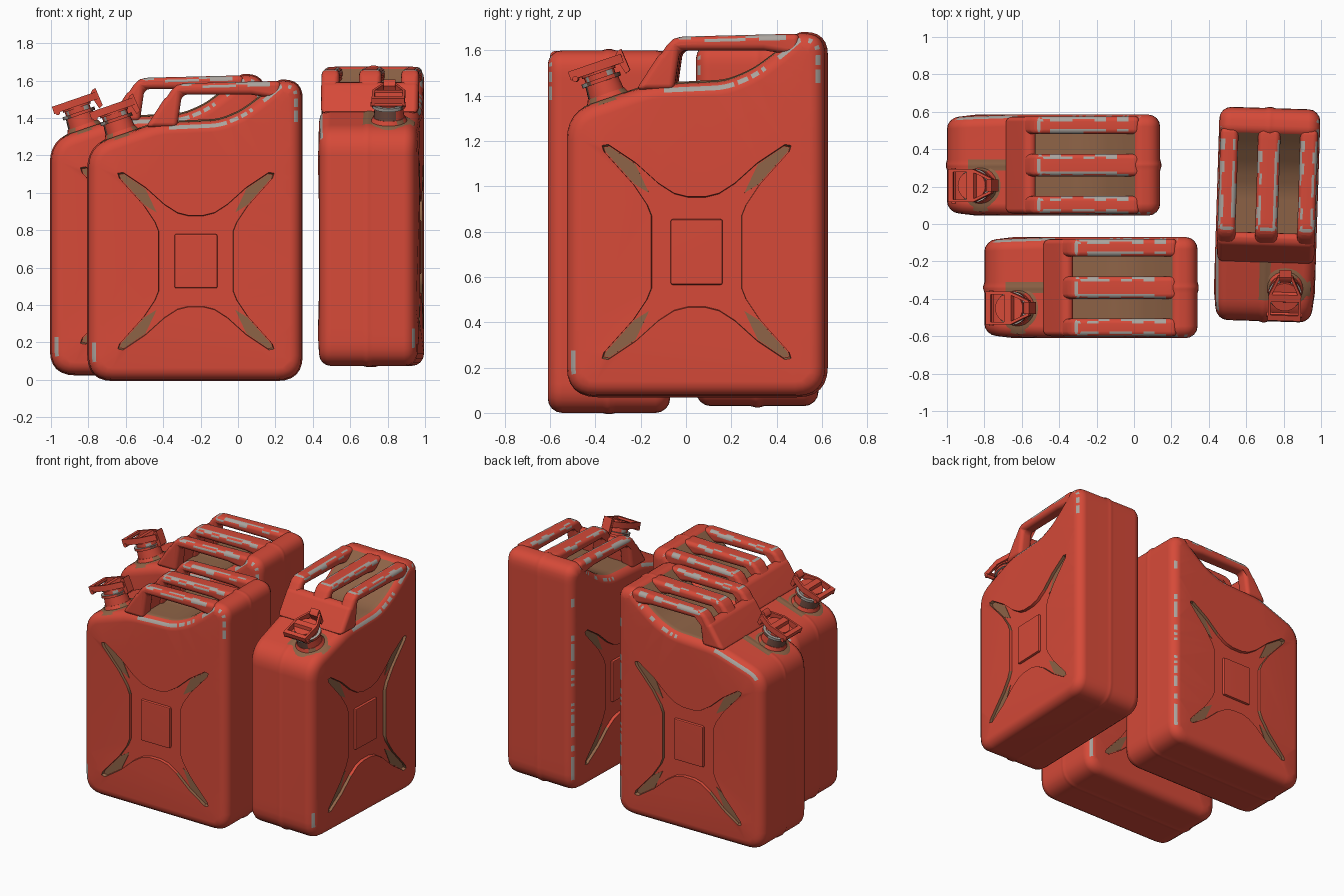
import bpy, bmesh, math, random
from mathutils import Matrix, Vector

random.seed(4)
if "Cube" in bpy.data.objects:
    bpy.data.objects.remove(bpy.data.objects["Cube"])


def material(name, rgb):
    m = bpy.data.materials.new(name)
    m.use_nodes = True
    m.diffuse_color = (*rgb, 1)
    m.node_tree.nodes["Principled BSDF"].inputs["Base Color"].default_value = (*rgb, 1)
    return m


MATS = [material("red_paint", (0.67, 0.068, 0.04)), material("brown_dirt", (0.27, 0.125, 0.062)),
        material("bare_metal", (0.40, 0.37, 0.34)), material("dark_metal", (0.16, 0.07, 0.05))]
RED, BROWN, GREY, DARK = range(4)

# Placement of the three cans
CANS = {"front": ((-0.23, -0.34, 0.0), 0),
        "back": ((-0.43, 0.315, 0.03), 0),
        "side": ((0.71, 0.05, 0.075), 88.2)}
W, R = 0.27, 0.064         # half width and edge radius of a can


def finish(bm, name, weighted=False):
    """Turn the bmesh into a mesh and place it once for each can."""
    bmesh.ops.recalc_face_normals(bm, faces=bm.faces)
    me = bpy.data.meshes.new(name)
    bm.to_mesh(me)
    bm.free()
    for m in MATS:
        me.materials.append(m)
    me.shade_smooth()
    me.set_sharp_from_angle(angle=math.radians(35))
    for can, (loc, turn) in CANS.items():
        ob = bpy.data.objects.new(f"{can}_can_{name}", me)
        bpy.context.collection.objects.link(ob)
        ob.matrix_world = Matrix.Translation(loc) @ Matrix.Rotation(math.radians(turn), 4, 'Z')
        if weighted:
            ob.modifiers.new("even_shading", 'WEIGHTED_NORMAL').keep_sharp = True


def prism(bm, pts, lo, hi, mat=RED, place=lambda u, v, d: (u, d, v)):
    """Extrude a flat outline between two depths."""
    a, b = ([bm.verts.new(place(u, v, d)) for u, v in pts] for d in (lo, hi))
    faces = [bm.faces.new(a), bm.faces.new(b[::-1])]
    for i in range(len(pts)):
        j = (i + 1) % len(pts)
        faces.append(bm.faces.new((a[i], b[i], b[j], a[j])))
    for f in faces:
        f.material_index = mat


def bevel_sharp(bm, size, segments=2):
    bmesh.ops.recalc_face_normals(bm, faces=bm.faces)
    edges = [e for e in bm.edges if e.calc_face_angle(0) > 0.4]
    bmesh.ops.bevel(bm, geom=edges, offset=size, segments=segments, profile=0.5, affect='EDGES')


def rounded(corners, steps=6):
    """Round each corner (x, z, cut length) with a small curve."""
    out = []
    for i, (x, z, cut) in enumerate(corners):
        p = Vector((x, z))
        before, after = (Vector(corners[k % len(corners)][:2]) for k in (i - 1, i + 1))
        a = p + (before - p).normalized() * cut
        b = p + (after - p).normalized() * cut
        for s in range(steps + 1):
            t = s / steps
            out.append(a * (1 - t) ** 2 + p * 2 * t * (1 - t) + b * t * t)
    return out


# Side outline of the can, with the hollow below the handles
rear = [(0.57, 0.3 + 0.16 * k, 0.06) for k in range(8)]
outline = rounded([(-0.57, 0, 0.13), (0.57, 0, 0.13)] + rear +
                  [(0.57, 1.6, 0.095), (0.45, 1.6, 0.02), (0.37, 1.53, 0.04), (0.25, 1.44, 0.05),
                   (0.13, 1.39, 0.05), (-0.2, 1.375, 0.06), (-0.57, 1.25, 0.12),
                   (-0.57, 0.25, 0.05)])
N = len(outline)
normals = []
for i in range(N):
    d = (outline[(i + 1) % N] - outline[i - 1]).normalized()
    normals.append(Vector((-d.y, d.x)))

# Star-shaped recess, one quarter mirrored round the centre
quarter = [(0.20, 0.16), (0.22, 0.21), (0.28, 0.30), (0.41, 0.445), (0.418, 0.47),
           (0.39, 0.475), (0.27, 0.395), (0.17, 0.305), (0.10, 0.26), (0.04, 0.245)]
SC = Vector((0.005, 0.635))
star = []
for sx, sz in ((1, 1), (-1, 1), (-1, -1), (1, -1)):
    part = quarter if sx * sz > 0 else quarter[::-1]
    star += [SC + Vector((x * sx, z * sz)) for x, z in part]

# Body: rings across the width, with a low soft seam in the middle
arc = [math.radians(22.5 * k) for k in range(5)]
half = [(W - R + R * math.sin(a), R * (1 - math.cos(a))) for a in arc]
rings = [(-y, c) for y, c in half[::-1]] + [(-0.03, 0), (-0.008, -0.006),
                                            (0.008, -0.006), (0.03, 0)] + half
last = len(rings) - 2


def body_colour(k, x, z):
    """Dirt in the hollow and on the shoulder, bare metal on worn edges."""
    band = min(k, last - k)
    left_side = k > 5
    if band >= 3 and -0.15 < x < 0.425 and z > 1.3:
        return BROWN
    if 5 <= k <= last - 5 and -0.47 < x < -0.2 and z > 1.2:
        return BROWN
    if band == 1:
        hollow = -0.1 < x < 0.46 and z > 1.3 and random.random() < (0.5 if left_side else 0.85)
        shoulder = left_side and x < -0.2 and z > 1.22
        foot = not left_side and x < -0.5 and 0.08 < z < 0.2
        chance = 0.3 if left_side else 0.5 * (z > 1.35)
        if hollow or shoulder or foot or (x > 0.5 and random.random() < chance):
            return GREY
    return RED


bm = bmesh.new()
loops = []
for y, inset in rings:
    loop = []
    for p, n in zip(outline, normals):
        q = p + n * inset
        taper = 1 - 0.06 * min(1, max(0, (-q.x - 0.2) / 0.37)) ** 2
        loop.append(bm.verts.new((q.x, y * taper, q.y)))
    loops.append(loop)
for k in range(last + 1):
    for i in range(N):
        j = (i + 1) % N
        f = bm.faces.new((loops[k][i], loops[k][j], loops[k + 1][j], loops[k + 1][i]))
        f.material_index = body_colour(k, *((outline[i] + outline[j]) / 2))

# Flat sides with the recess sunk into them
for side, loop in ((-1, loops[0]), (1, loops[-1])):
    rim = [bm.verts.new((p.x, side * W, p.y)) for p in star]
    floor = []
    for p in star:
        q = SC + (p - SC) * 0.985
        floor.append(bm.verts.new((q.x, side * (W - 0.02), q.y)))
    rim_edges = [bm.edges.new((rim[i - 1], rim[i])) for i in range(len(rim))]
    outer = [bm.edges.get((loop[i - 1], loop[i])) for i in range(N)]
    bmesh.ops.triangle_fill(bm, edges=rim_edges + outer, use_beauty=True)
    for i in range(len(rim)):
        f = bm.faces.new((rim[i - 1], rim[i], floor[i], floor[i - 1]))
        if abs(f.calc_center_median().x) > 0.2:
            f.material_index = BROWN
    bm.faces.new(floor)
finish(bm, "body", True)

# Square pads in the middle of each recess, and dirt in its four tips
pads, dirt = bmesh.new(), bmesh.new()
tip = [(0.275, 0.30), (0.40, 0.44), (0.408, 0.46), (0.385, 0.465), (0.27, 0.387), (0.21, 0.26)]
for side in (-1, 1):
    prism(pads, [SC + Vector((x * 0.115, z * 0.145)) for x, z in
                 ((-1, -1), (1, -1), (1, 1), (-1, 1))], side * (W - 0.03), side * (W - 0.002))
    for sx in (-1, 1):
        for sz in (-1, 1):
            prism(dirt, [SC + Vector((x * sx, z * sz)) for x, z in tip],
                  side * (W - 0.021), side * (W - 0.017), BROWN)
bevel_sharp(pads, 0.01)
finish(pads, "side_pads", True)
finish(dirt, "recess_dirt")

# Three carrying handles rising from one sloping front plate
bm = bmesh.new()
top = [(-0.08 + 0.06 * k, 1.585 + 0.0015 * k) for k in range(10)]
bar = [(-0.26, 1.35), (-0.115, 1.565)] + top + [(0.46, 1.5), (0.3, 1.525), (-0.07, 1.525),
                                               (-0.095, 1.35)]
for centre, width in ((-0.213, 0.096), (0, 0.12), (0.213, 0.096)):
    prism(bm, bar, centre - width / 2, centre + width / 2)
prism(bm, [(-0.264, 1.35), (-0.155, 1.517), (-0.095, 1.517), (-0.105, 1.35)], -0.26, 0.26)
bevel_sharp(bm, 0.027, 3)
bm.normal_update()
for f in bm.faces:
    c = f.calc_center_median()
    edge = c.z > 1.555 and -0.08 < c.x < 0.4 and 0.1 < f.normal.z < 0.985
    if edge and random.random() < 0.6:
        f.material_index = GREY
finish(bm, "handles", True)

# Filler spout, leaning towards the front end
bm = bmesh.new()
LEAN = Matrix.Translation((-0.39, -0.11, 1.305)) @ Matrix.Rotation(math.radians(-19), 4, 'Y')


def tube(r1, r2, z0, z1, mat=RED):
    n = len(bm.faces)
    bmesh.ops.create_cone(bm, cap_ends=True, segments=24, radius1=r1, radius2=r2, depth=z1 - z0,
                          matrix=LEAN @ Matrix.Translation((0, 0, (z0 + z1) / 2)))
    for f in list(bm.faces)[n:]:
        f.material_index = mat


def leaned(u, v, d):
    return LEAN @ Vector((u, v, d))


def leaned_side(u, v, d):
    return LEAN @ Vector((u, d, v))


tube(0.14, 0.11, -0.01, 0.008, BROWN)
tube(0.105, 0.085, -0.01, 0.03, BROWN)
tube(0.085, 0.075, 0.0, 0.1)
tube(0.09, 0.09, 0.085, 0.103, DARK)
tube(0.07, 0.07, 0.1, 0.13, GREY)
tube(0.078, 0.078, 0.125, 0.15)
# Open lever frame round the cap, with crossbar, catch and hinge pin
for s in (-1, 1):
    prism(bm, [(-0.125, s * 0.088), (0.015, s * 0.088), (0.12, s * 0.04), (0.12, s * 0.024),
               (0.01, s * 0.074), (-0.125, s * 0.074)], 0.135, 0.175, RED, leaned)
prism(bm, [(-0.125, 0.145), (-0.095, 0.16), (-0.095, 0.175), (-0.125, 0.175)],
      -0.08, 0.08, RED, leaned_side)
prism(bm, [(-0.03, 0.145), (0.03, 0.145), (0.02, 0.172), (-0.02, 0.172)],
      -0.078, 0.078, RED, leaned_side)
prism(bm, [(0.09, 0.17), (0.112, 0.085), (0.135, 0.095), (0.128, 0.195), (0.108, 0.19)],
      -0.032, 0.032, RED, leaned_side)
bmesh.ops.create_cone(bm, cap_ends=True, segments=12, radius1=0.013, radius2=0.013, depth=0.19,
                      matrix=LEAN @ Matrix.Translation((-0.105, 0, 0.135))
                      @ Matrix.Rotation(math.pi / 2, 4, 'X'))
finish(bm, "filler_spout")
